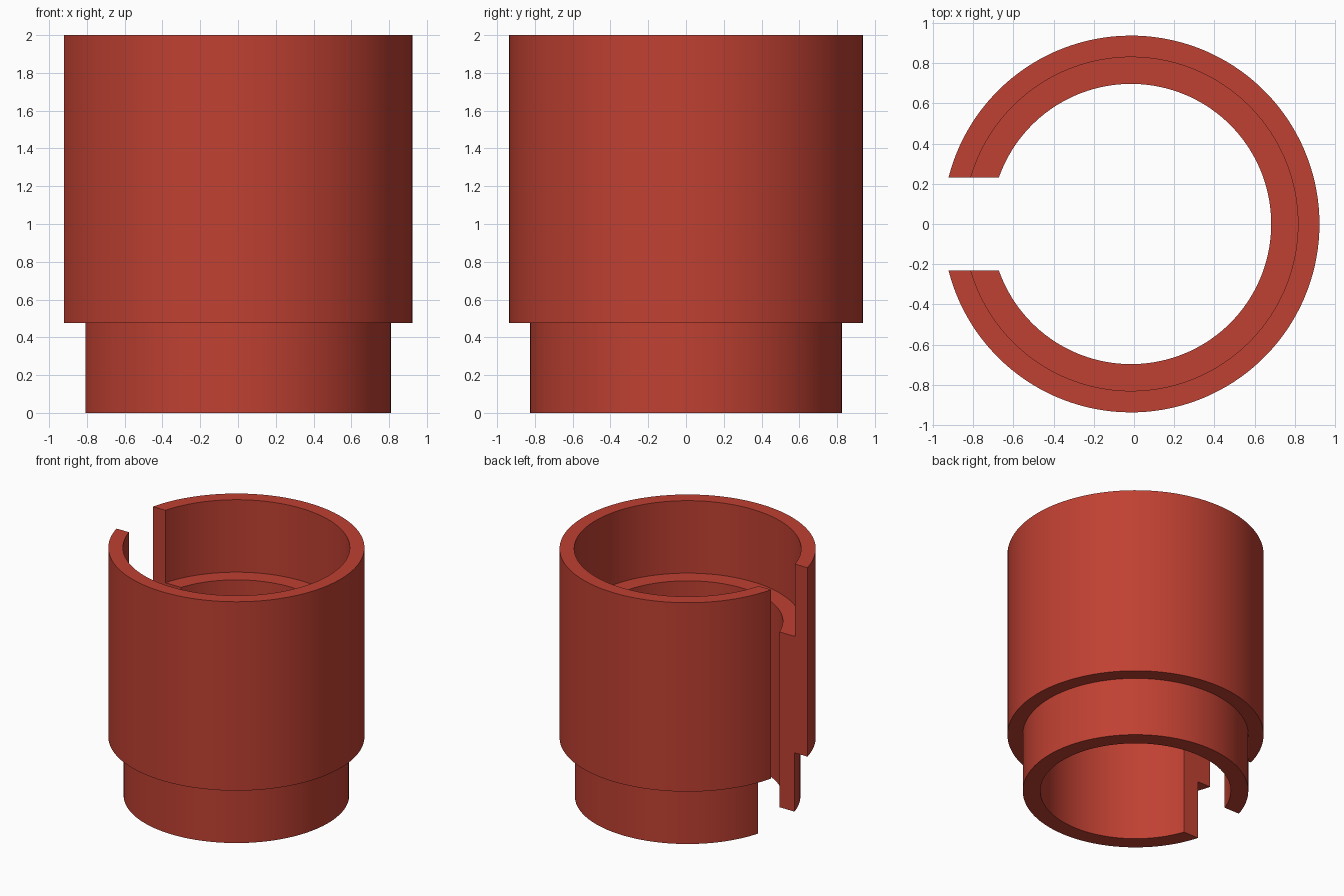
import bpy, bmesh, math

if "Cube" in bpy.data.objects:
    bpy.data.objects.remove(bpy.data.objects["Cube"])

CENTRE_X = -0.0145      # ring axis; the slot opens towards -x
SLOT_HALF = 0.232
SEGMENTS = 128

# Stepped wall section as (radius, height)
profile = [(0.83, 2.0), (0.937, 2.0), (0.937, 0.475), (0.825, 0.475),
           (0.825, 0.0), (0.697, 0.0), (0.697, 1.415), (0.83, 1.415)]

red = bpy.data.materials.new("brick_red")
red.diffuse_color = (0.527, 0.052, 0.032, 1)
red.use_nodes = True
red.node_tree.nodes["Principled BSDF"].inputs["Base Color"].default_value = red.diffuse_color

# Sweep the section around the axis, ending flush on the parallel slot faces
bm = bmesh.new()
rings = []
for i in range(SEGMENTS + 1):
    t = 2 * i / SEGMENTS - 1
    ring = []
    for r, z in profile:
        a = t * (math.pi - math.asin(SLOT_HALF / r))
        ring.append(bm.verts.new((CENTRE_X + r * math.cos(a), r * math.sin(a), z)))
    rings.append(ring)

n = len(profile)
for a, b in zip(rings, rings[1:]):
    for j in range(n):
        k = (j + 1) % n
        bm.faces.new((a[j], a[k], b[k], b[j]))

# Flat slot faces
bm.faces.new(rings[0])
bm.faces.new(rings[-1][::-1])
bmesh.ops.recalc_face_normals(bm, faces=bm.faces)

mesh = bpy.data.meshes.new("slotted_sleeve")
bm.to_mesh(mesh)
bm.free()
mesh.materials.append(red)
sleeve = bpy.data.objects.new("slotted_sleeve", mesh)
bpy.context.collection.objects.link(sleeve)

# Smooth the curved walls, keep the steps and slot crisp
bpy.context.view_layer.objects.active = sleeve
sleeve.select_set(True)
bpy.ops.object.shade_smooth_by_angle(angle=math.radians(30))
